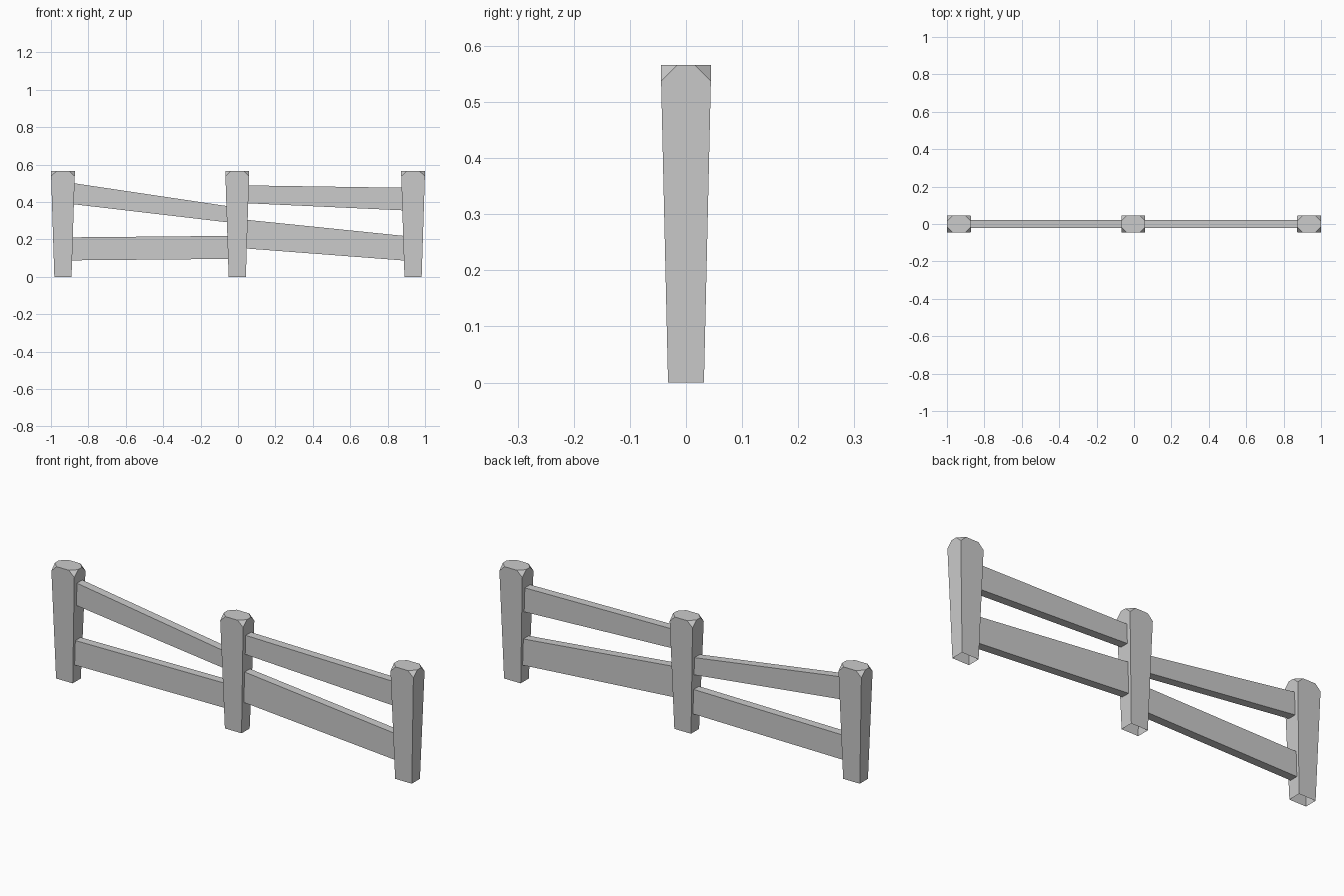
import bpy
import bmesh

cube = bpy.data.objects.get("Cube")
if cube:
    bpy.data.objects.remove(cube, do_unlink=True)

# One plain grey for the whole fence
grey = bpy.data.materials.new("plain_grey")
grey.use_nodes = True
colour = (0.6, 0.6, 0.6, 1)
grey.diffuse_color = colour
grey.node_tree.nodes["Principled BSDF"].inputs["Base Color"].default_value = colour


def finish(name, bm):
    bmesh.ops.recalc_face_normals(bm, faces=bm.faces[:])
    mesh = bpy.data.meshes.new(name)
    bm.to_mesh(mesh)
    bm.free()
    mesh.materials.append(grey)
    obj = bpy.data.objects.new(name, mesh)
    bpy.context.collection.objects.link(obj)
    return obj


# Post: tapered box, clipped top corners, open underneath
HEIGHT, CLIP = 0.566, 0.03
TOP, FOOT = (0.064, 0.045), (0.046, 0.032)


def post(name, x):
    bm = bmesh.new()
    bmesh.ops.create_cube(bm, size=2)
    for v in bm.verts:
        half = TOP if v.co.z > 0 else FOOT
        v.co.x *= half[0]
        v.co.y *= half[1]
        v.co.z = HEIGHT if v.co.z > 0 else 0
    for sx in (-1, 1):
        for sy in (-1, 1):
            bmesh.ops.bisect_plane(
                bm, geom=bm.verts[:] + bm.edges[:] + bm.faces[:],
                plane_co=(sx * (TOP[0] - CLIP), sy * TOP[1], HEIGHT),
                plane_no=(sx, sy, 1), clear_outer=True)
            cut = [e for e in bm.edges if e.is_boundary]
            bmesh.ops.holes_fill(bm, edges=cut, sides=0)
    bm.normal_update()
    foot = [f for f in bm.faces if f.calc_center_median().z < 0.001]
    bmesh.ops.delete(bm, geom=foot, context='FACES_ONLY')
    finish(name, bm).location.x = x


for name, x in (("right_post", -0.936), ("middle_post", -0.004), ("left_post", 0.936)):
    post(name, x)


# Rails: tapered planks given as (x, bottom, top) at each end
DEPTH = 0.021


def rail(name, *ends):
    bm = bmesh.new()
    bmesh.ops.create_cube(bm, size=2)
    for v in bm.verts:
        x, low, high = ends[1 if v.co.x > 0 else 0]
        v.co = (x, v.co.y * DEPTH, high if v.co.z > 0 else low)
    finish(name, bm)


rail("right_upper_rail", (-0.895, 0.390, 0.503), (-0.05, 0.291, 0.377))
rail("right_lower_rail", (-0.91, 0.088, 0.211), (-0.035, 0.096, 0.219))
rail("left_upper_rail", (0.035, 0.394, 0.489), (0.895, 0.355, 0.476))
rail("left_lower_rail", (0.025, 0.153, 0.307), (0.905, 0.086, 0.217))
